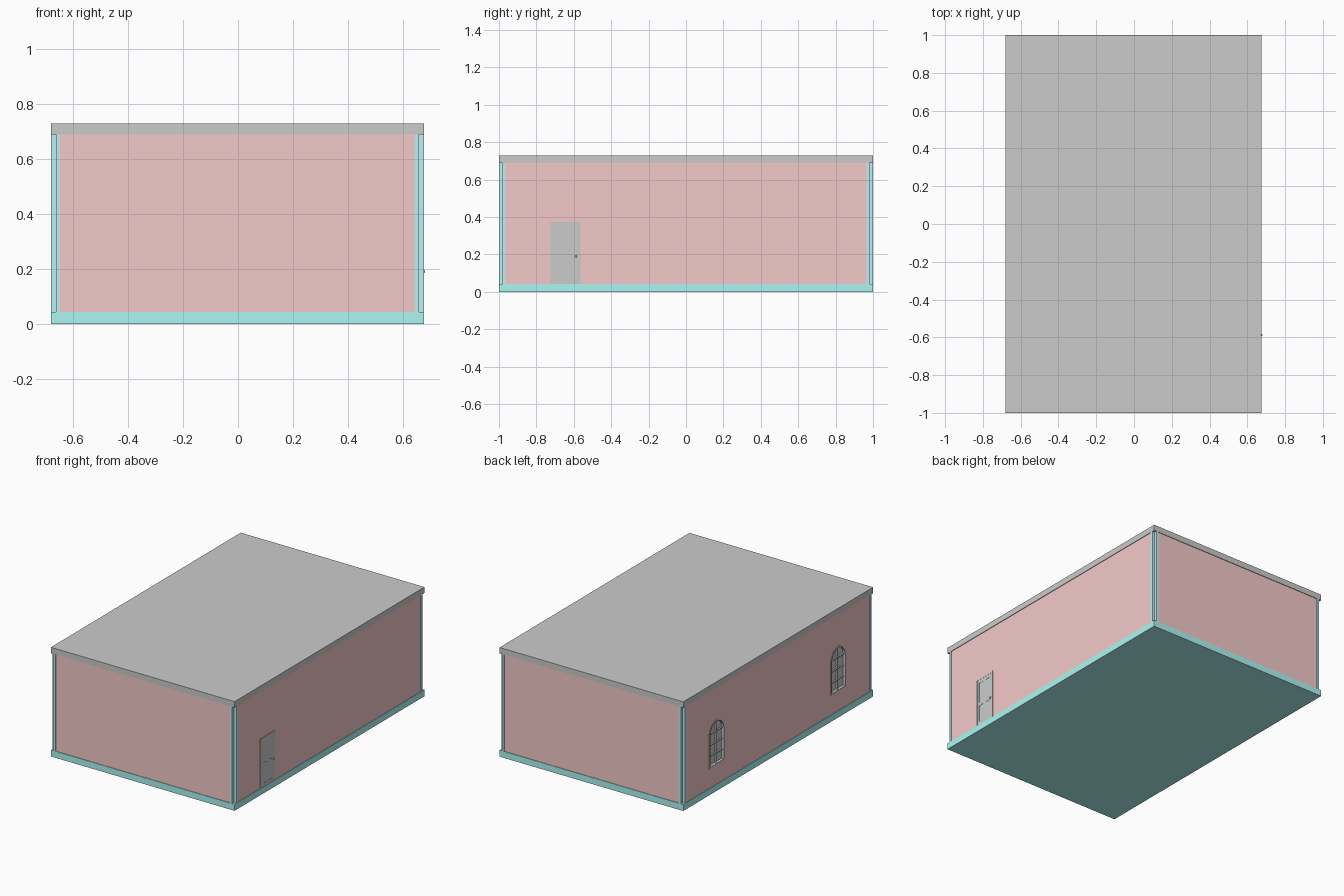
import bpy, bmesh, math

if "Cube" in bpy.data.objects:
    bpy.data.objects.remove(bpy.data.objects["Cube"])

X0, X1, Y = -0.68, 0.675, 1.0        # footprint
Z1, Z2, TOP = 0.043, 0.688, 0.728    # slab top, roof underside, roof top
COL = 0.034                          # corner column width
INSET, THICK = 0.004, 0.03           # wall setback and thickness


def material(name, rgb):
    m = bpy.data.materials.new(name)
    m.diffuse_color = (*rgb, 1)
    m.use_nodes = True
    m.node_tree.nodes["Principled BSDF"].inputs["Base Color"].default_value = m.diffuse_color
    return m


WALL = material("wall_red", (0.91, 0.59, 0.59))
BASE = material("base_teal", (0.42, 0.92, 0.89))
POST = material("column_teal", (0.52, 0.86, 0.90))


def finish(name, bm, mat=None):
    bmesh.ops.recalc_face_normals(bm, faces=bm.faces)
    me = bpy.data.meshes.new(name)
    bm.to_mesh(me)
    bm.free()
    ob = bpy.data.objects.new(name, me)
    bpy.context.collection.objects.link(ob)
    if mat:
        me.materials.append(mat)
    return ob


def add_box(bm, x0, x1, y0, y1, z0, z1):
    vs = bmesh.ops.create_cube(bm, size=1)["verts"]
    for v in vs:
        v.co = ((x0 + x1) / 2 + v.co.x * (x1 - x0),
                (y0 + y1) / 2 + v.co.y * (y1 - y0),
                (z0 + z1) / 2 + v.co.z * (z1 - z0))


def boxes(name, specs, mat=None):
    bm = bmesh.new()
    for s in specs:
        add_box(bm, *s)
    return finish(name, bm, mat)


def prism(name, pts, vec, mat=None):
    bm = bmesh.new()
    f = bm.faces.new([bm.verts.new(p) for p in pts])
    ext = bmesh.ops.extrude_face_region(bm, geom=[f])["geom"]
    bmesh.ops.translate(bm, vec=vec, verts=[g for g in ext if isinstance(g, bmesh.types.BMVert)])
    bm.faces.ensure_lookup_table()
    return finish(name, bm, mat)


# Floor slab and flat roof
boxes("floor_slab", [(X0, X1, -Y, Y, 0, Z1)], BASE)
boxes("roof_slab", [(X0, X1, -Y, Y, Z2, TOP)])

# Corner columns, notched at the outer corner
for cx, sx, side in ((X0, 1, "left"), (X1, -1, "right")):
    for cy, sy, end in ((-Y, 1, "front"), (Y, -1, "back")):
        n = 0.018
        prof = [(n, 0), (COL, 0), (COL, COL), (0, COL), (0, n), (n, n)]
        prism(f"column_{end}_{side}", [(cx + sx * a, cy + sy * b, Z1) for a, b in prof],
              (0, 0, Z2 - Z1), POST)

# Walls between the columns
xs, ys = (X0 + COL, X1 - COL), (-Y + COL, Y - COL)
boxes("wall_front", [(*xs, -Y + INSET, -Y + INSET + THICK, Z1, Z2)], WALL)
boxes("wall_back", [(*xs, Y - INSET - THICK, Y - INSET, Z1, Z2)], WALL)
boxes("wall_right", [(X1 - INSET - THICK, X1 - INSET, *ys, Z1, Z2)], WALL)
wall_left = boxes("wall_left", [(X0 + INSET, X0 + INSET + THICK, *ys, Z1, Z2)], WALL)

# Arched windows in the left wall
R, SILL, SPRING = 0.082, 0.17, 0.392


def arch(x, yc, inset=0.0):
    r = R - inset
    pts = [(x, yc - r, SILL + inset), (x, yc + r, SILL + inset)]
    return pts + [(x, yc + r * math.cos(a), SPRING + r * math.sin(a))
                  for a in (math.pi * i / 16 for i in range(17))]


for yc, tag in ((-0.64, "front"), (0.64, "back")):
    # Opening
    cutter = prism(f"window_cutter_{tag}", arch(X0 - 0.05, yc, 0.004), (0.15, 0, 0))
    cutter.hide_render = True
    cutter.hide_set(True)
    mod = wall_left.modifiers.new(f"opening_{tag}", "BOOLEAN")
    mod.object, mod.operation, mod.solver = cutter, "DIFFERENCE", "EXACT"
    # Frame ring
    bm = bmesh.new()
    xa, xb = X0 + 0.002, X0 + 0.036
    loops = [[bm.verts.new(p) for p in arch(x, yc, i)]
             for x, i in ((xa, 0), (xa, 0.012), (xb, 0.012), (xb, 0))]
    n = len(loops[0])
    for k in range(4):
        a, b = loops[k], loops[(k + 1) % 4]
        for i in range(n):
            j = (i + 1) % n
            bm.faces.new((a[i], a[j], b[j], b[i]))
    finish(f"window_frame_{tag}", bm)
    # Pane
    prism(f"window_pane_{tag}", arch(X0 + 0.020, yc, 0.006), (0.004, 0, 0))
    # Glazing bars
    bx, r, w = (X0 + 0.010, X0 + 0.021), R - 0.010, 0.003
    bars = [(*bx, yc - w, yc + w, SILL + 0.01, SPRING + r)]
    bars += [(*bx, yc - r, yc + r, z - w, z + w) for z in (0.245, 0.318, SPRING)]
    boxes(f"window_bars_{tag}", bars)

# Door frame, leaf and raised stiles on the right wall
d0, d1, dz = -0.725, -0.565, 0.373
fx = (X1 - 0.03, X1 - 0.001)
boxes("door_frame", [(*fx, d0, d0 + 0.011, Z1, dz), (*fx, d1 - 0.013, d1, Z1, dz),
                     (*fx, d0, d1, dz - 0.011, dz)])
l0, l1, lz = d0 + 0.011, d1 - 0.013, dz - 0.011
boxes("door_leaf", [(X1 - 0.03, X1 - 0.0035, l0, l1, Z1, lz)])
sx = (X1 - 0.01, X1 - 0.002)
mid = (l0 + l1) / 2
boxes("door_stiles",
      [(*sx, y - 0.009, y + 0.009, Z1, lz) for y in (l0 + 0.009, mid, l1 - 0.009)] +
      [(*sx, l0, l1, z - 0.011, z + 0.011) for z in (Z1 + 0.011, 0.19, lz - 0.011)])

# Door knob
bpy.ops.mesh.primitive_uv_sphere_add(segments=16, ring_count=8, radius=0.006,
                                     location=(X1 - 0.001, -0.588, 0.19))
knob = bpy.context.object
knob.name = "door_knob"
bpy.ops.object.shade_smooth_by_angle()
